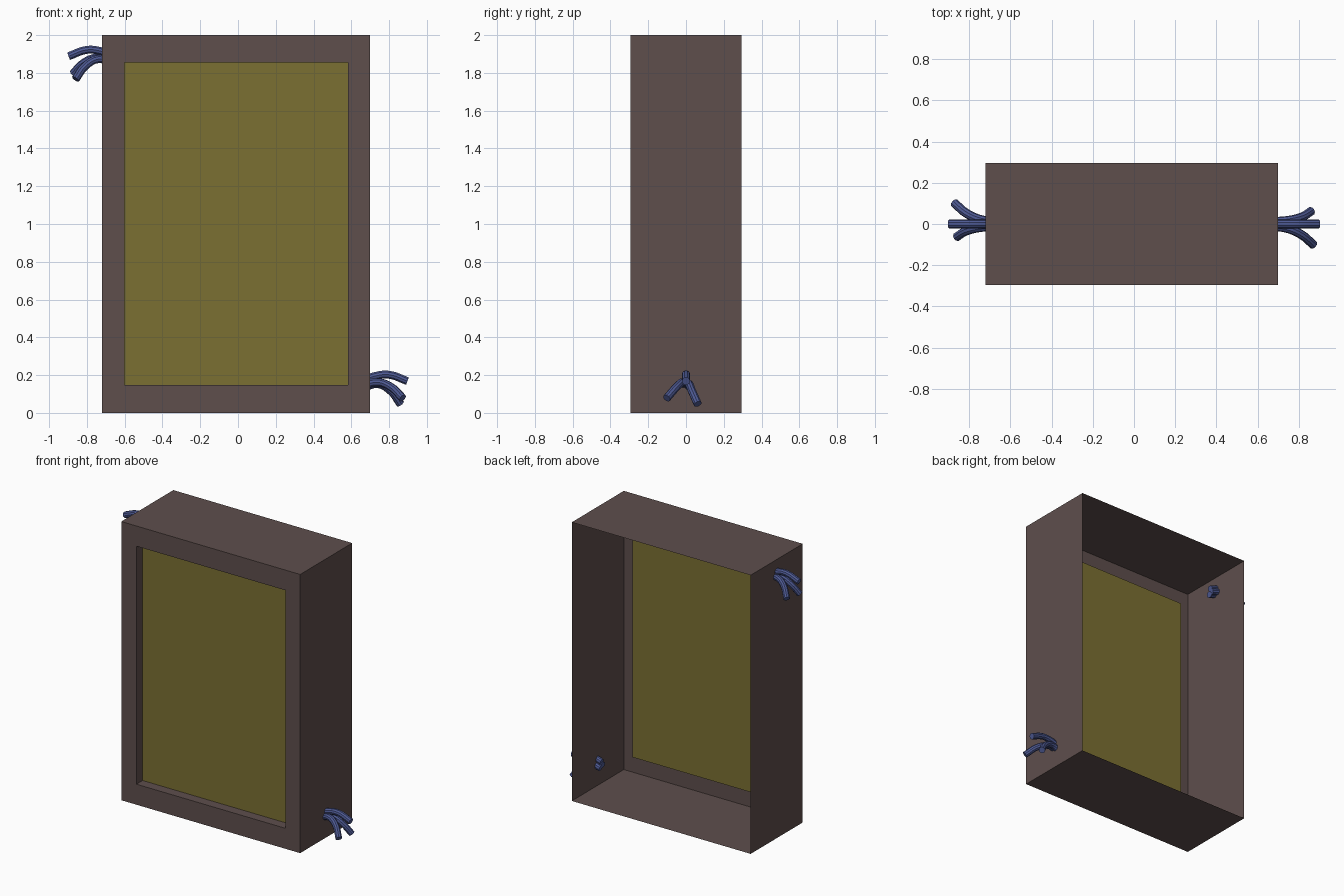
import bpy
import bmesh
from math import pi
from mathutils import Matrix, Vector

if "Cube" in bpy.data.objects:
    bpy.data.objects.remove(bpy.data.objects["Cube"])


def material(name, color):
    mat = bpy.data.materials.new(name)
    mat.diffuse_color = (*color, 1)
    mat.use_nodes = True
    mat.node_tree.nodes["Principled BSDF"].inputs["Base Color"].default_value = mat.diffuse_color
    return mat


brown = material("brown_casing", (0.112, 0.077, 0.073))
olive = material("olive_panel", (0.198, 0.162, 0.032))
blue = material("blue_cable", (0.075, 0.10, 0.29))


def rect(bm, x0, x1, z0, z1, y):
    return [bm.verts.new(p) for p in
            ((x0, y, z0), (x1, y, z0), (x1, y, z1), (x0, y, z1))]


def finish(bm, name, mat):
    mesh = bpy.data.meshes.new(name)
    bm.to_mesh(mesh)
    bm.free()
    mesh.materials.append(mat)
    obj = bpy.data.objects.new(name, mesh)
    bpy.context.collection.objects.link(obj)
    return obj


OUTER = (-0.72, 0.70, 0.0, 2.0)
OPENING = (-0.60, 0.582, 0.147, 1.855)
FRONT, BACK, RECESS = -0.295, 0.295, -0.225

# Casing: thin open-backed shell, front frame and recessed reveal
bm = bmesh.new()
rings = [rect(bm, *OUTER, BACK), rect(bm, *OUTER, FRONT),
         rect(bm, *OPENING, FRONT), rect(bm, *OPENING, RECESS)]
for a, b in zip(rings, rings[1:]):
    for i in range(4):
        j = (i + 1) % 4
        bm.faces.new((a[i], a[j], b[j], b[i]))
finish(bm, "casing", brown)

# Panel set into the opening
bm = bmesh.new()
bm.faces.new(rect(bm, *OPENING, RECESS))
finish(bm, "front_panel", olive)

# Cables: three drooping strands at the lower right
STRANDS = {
    "middle": [(0.67, 0, 0.175), (0.73, 0, 0.196), (0.80, 0, 0.202), (0.897, 0, 0.168)],
    "front": [(0.67, -0.012, 0.148), (0.74, -0.02, 0.162), (0.81, -0.05, 0.137), (0.872, -0.102, 0.078)],
    "rear": [(0.67, 0.012, 0.135), (0.74, 0.016, 0.153), (0.81, 0.032, 0.115), (0.86, 0.062, 0.047)],
}
# The upper left bundle is the same one turned half round and raised
BUNDLES = {
    "right": Matrix.Identity(4),
    "left": Matrix.Translation((0, 0, 1.72)) @ Matrix.Rotation(pi, 4, 'Z'),
}

for side, place in BUNDLES.items():
    for strand, points in STRANDS.items():
        name = f"{side}_cable_{strand}"
        curve = bpy.data.curves.new(name, 'CURVE')
        curve.dimensions = '3D'
        curve.bevel_depth = 0.022
        curve.bevel_resolution = 3
        curve.resolution_u = 4
        curve.use_fill_caps = True
        spline = curve.splines.new('BEZIER')
        spline.bezier_points.add(len(points) - 1)
        for bp, p in zip(spline.bezier_points, points):
            bp.co = place @ Vector(p)
            bp.handle_left_type = bp.handle_right_type = 'AUTO'
        curve.materials.append(blue)
        obj = bpy.data.objects.new(name, curve)
        bpy.context.collection.objects.link(obj)
        bpy.ops.object.select_all(action='DESELECT')
        obj.select_set(True)
        bpy.context.view_layer.objects.active = obj
        bpy.ops.object.convert(target='MESH')
        bpy.ops.object.shade_smooth_by_angle()
